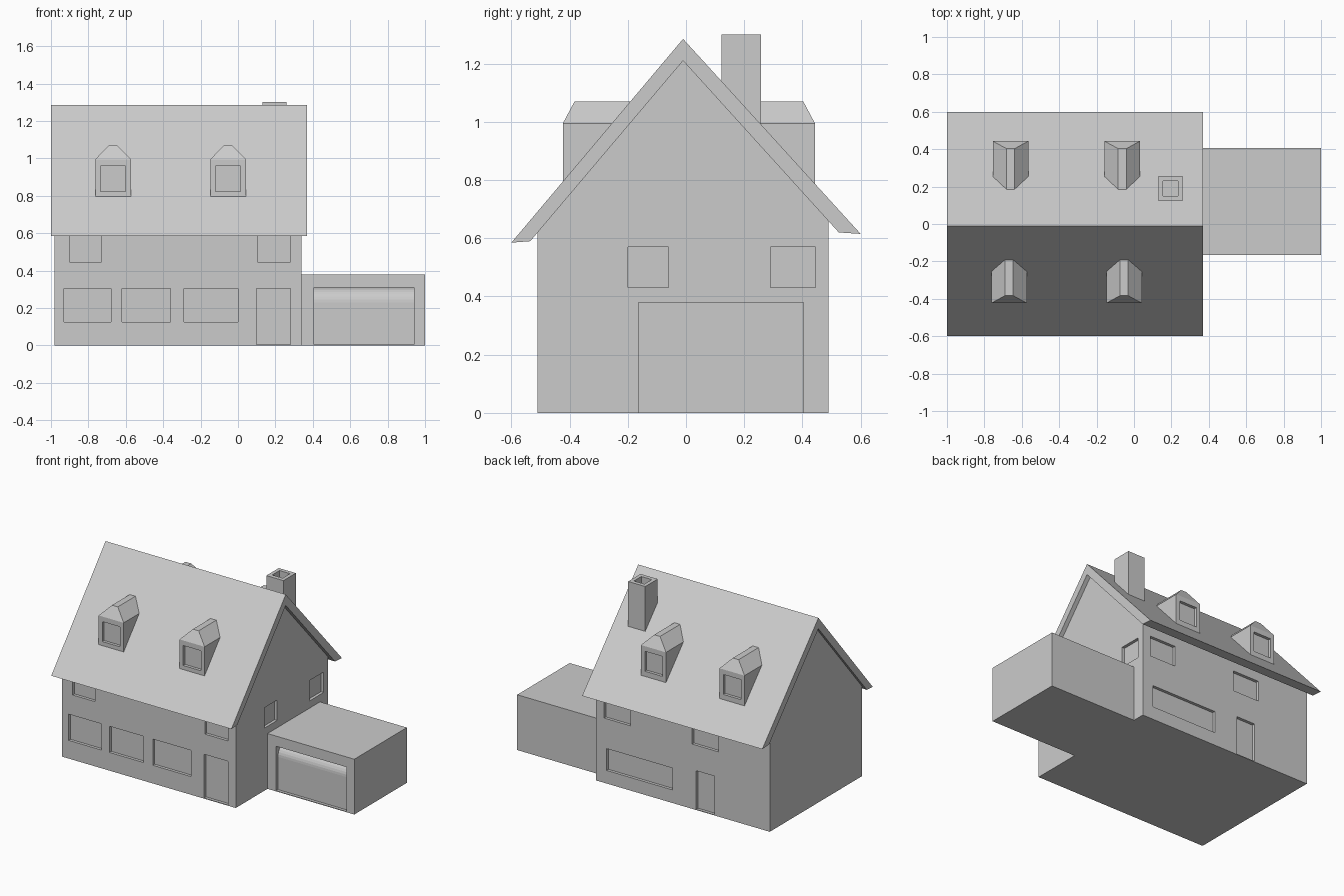
import bpy, bmesh, math

if "Cube" in bpy.data.objects:
    bpy.data.objects.remove(bpy.data.objects["Cube"])


def finish(name, bm):
    bmesh.ops.recalc_face_normals(bm, faces=bm.faces)
    me = bpy.data.meshes.new(name)
    bm.to_mesh(me)
    bm.free()
    ob = bpy.data.objects.new(name, me)
    bpy.context.collection.objects.link(ob)
    return ob


def loft(name, ring_a, ring_b, caps=None):
    """Bridge two matching rings; caps lists the end faces as index tuples."""
    n = len(ring_a)
    bm = bmesh.new()
    a = [bm.verts.new(p) for p in ring_a]
    b = [bm.verts.new(p) for p in ring_b]
    for i in range(n):
        j = (i + 1) % n
        bm.faces.new((a[i], a[j], b[j], b[i]))
    for cap in caps or [tuple(range(n))]:
        bm.faces.new([a[i] for i in cap])
        bm.faces.new([b[i] for i in cap])
    return finish(name, bm)


def prism_x(name, yz, x0, x1):
    return loft(name, [(x0, y, z) for y, z in yz], [(x1, y, z) for y, z in yz])


def boxes(name, spans):
    bm = bmesh.new()
    for x0, x1, y0, y1, z0, z1 in spans:
        vs = bmesh.ops.create_cube(bm, size=1)["verts"]
        for v in vs:
            v.co = ((x0 + x1) / 2 + v.co.x * (x1 - x0),
                    (y0 + y1) / 2 + v.co.y * (y1 - y0),
                    (z0 + z1) / 2 + v.co.z * (z1 - z0))
    return finish(name, bm)


def cut(ob, cutter):
    cutter.hide_render = True
    m = ob.modifiers.new("cut", "BOOLEAN")
    m.operation, m.solver, m.object = "DIFFERENCE", "EXACT", cutter
    bpy.context.view_layer.objects.active = ob
    bpy.ops.object.modifier_apply(modifier=m.name)
    bpy.data.objects.remove(cutter)


D = 0.02  # recess depth of windows and doors

# House walls with gables
walls = prism_x("house_walls", [(-0.51, 0), (0.49, 0), (0.49, 0.67), (-0.01, 1.22), (-0.51, 0.63)],
                -0.98, 0.34)
front = [(-0.93, -0.68, 0.125, 0.305), (-0.62, -0.36, 0.125, 0.305), (-0.29, 0.0, 0.125, 0.305),
         (0.10, 0.28, 0.005, 0.305), (-0.90, -0.73, 0.445, 0.585), (0.105, 0.28, 0.445, 0.585)]
back = [(-0.24, 0.26, 0.09, 0.24), (-0.56, -0.42, 0.005, 0.27),
        (0.08, 0.28, 0.445, 0.585), (-0.59, -0.39, 0.445, 0.585)]
side = [(-0.20, -0.06), (0.29, 0.445)]
cut(walls, boxes("wall_cutter",
                 [(a, b, -0.6, -0.51 + D, c, d) for a, b, c, d in front]
                 + [(a, b, 0.49 - D, 0.6, c, d) for a, b, c, d in back]
                 + [(0.34 - D, 0.45, a, b, 0.43, 0.57) for a, b in side]))

# Overhanging roof slab
prism_x("roof", [(-0.60, 0.585), (-0.535, 0.59), (-0.01, 1.21), (0.525, 0.62),
                 (0.60, 0.615), (-0.01, 1.285)], -1.0, 0.37)

# Hollow chimney
chimney = boxes("chimney", [(0.13, 0.26, 0.122, 0.257, 0.95, 1.30)])
cut(chimney, boxes("flue_cutter", [(0.155, 0.235, 0.15, 0.23, 1.2, 1.4)]))

# Garage with a door that curves back at the top
garage = boxes("garage", [(0.34, 1.0, -0.165, 0.405, 0, 0.38)])
arc = [(-0.145 + 0.08 * (1 - math.cos(t)), 0.23 + 0.08 * math.sin(t))
       for t in (math.pi / 2 * i / 8 for i in range(9))]
cut(garage, prism_x("door_cutter", [(-0.3, 0.005), (-0.145, 0.005)] + arc + [(-0.3, 0.31)],
                    0.405, 0.94))


# Hipped dormers with recessed windows; s is -1 for front, 1 for back
def dormer(name, cx, s, y_face):
    outline = [(-0.095, 0.78), (0.095, 0.78), (0.095, 0.995),
               (0.022, 1.07), (-0.022, 1.07), (-0.095, 0.995)]
    slope = 1.186 if s < 0 else 1.098
    near = [(cx + x, s * (y_face - (0.04 if z > 1 else 0)), z) for x, z in outline]
    far = [(cx + x, -0.01 + s * ((1.285 - z) / slope - 0.02), z) for x, z in outline]
    ob = loft(name, near, far, caps=[(0, 1, 2, 5), (5, 2, 3, 4)])
    y0, y1 = sorted((s * (y_face - D), s * (y_face + 0.1)))
    cut(ob, boxes("dormer_cutter", [(cx - 0.068, cx + 0.066, y0, y1, 0.823, 0.96)]))


for i, (xf, xb) in enumerate([(-0.668, -0.66), (-0.053, -0.063)]):
    dormer(f"front_dormer_{i + 1}", xf, -1, 0.423)
    dormer(f"back_dormer_{i + 1}", xb, 1, 0.443)
